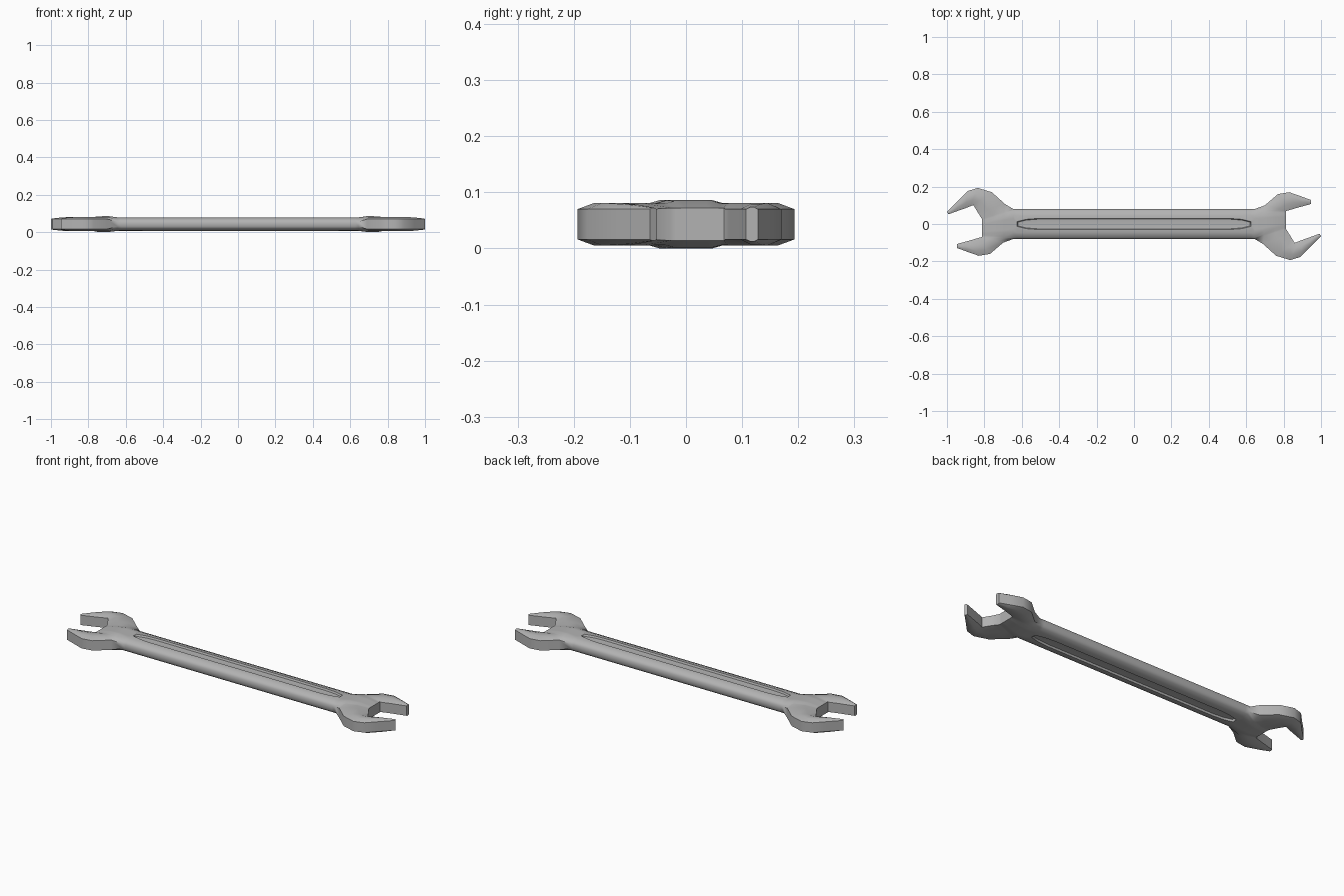
import bpy, bmesh
from math import pi
from mathutils import Vector, Matrix

cube = bpy.data.objects.get("Cube")
if cube:
    bpy.data.objects.remove(cube, do_unlink=True)

MID_Z = 0.044       # height of the wrench's middle plane
NECK_X = -0.645     # where the handle meets the head

steel = bpy.data.materials.new("steel grey")
steel.use_nodes = True
steel.diffuse_color = (0.45, 0.45, 0.45, 1)
steel.node_tree.nodes["Principled BSDF"].inputs["Base Color"].default_value = (0.45, 0.45, 0.45, 1)


def handle_section(x, rim, depth):
    """Upper half of the handle's cross-section, with a groove of the given rim width."""
    half = [(0.08, 0.013), (0.072, 0.025), (0.046, 0.035),
            (rim, 0.036), (rim - 0.004, 0.036 - depth)]
    centre = [(0, 0.036 - depth * 1.2)]
    lower = [(-y, h) for y, h in reversed(half)]
    return [Vector((x, y, h)) for y, h in half + centre + lower]


def jaw_station(outer, inner):
    """Row across a jaw, from outer edge to opening, slightly domed."""
    a, b = Vector((*outer, 0)), Vector((*inner, 0))
    crown = 0.027 + min(0.011, (b - a).length * 0.16)
    row = []
    for t, h in ((0, 0.027), (0.3, crown), (0.65, crown), (1, 0.027)):
        p = a.lerp(b, t)
        p.z = h
        row.append(p)
    return row


def neck_station(start, k):
    """Row from the handle's end to the throat of the opening, raised in the middle."""
    throat = Vector((-0.813, 0.027 - 0.095 * k, 0))
    crest = 0.043 if abs(start.y) < 0.05 else 0.037
    row = [start]
    for t, h in ((0.3, crest), (0.65, min(crest, 0.041)), (1, 0.029)):
        p = start.lerp(throat, t)
        p.z = h
        row.append(p)
    return row


def add_grid(bm, rows):
    grid = [[bm.verts.new(p) for p in row] for row in rows]
    for r0, r1 in zip(grid, grid[1:]):
        for i in range(len(r0) - 1):
            bm.faces.new((r0[i], r0[i + 1], r1[i + 1], r1[i]))


# Half the handle: plain end, rounded groove end, then the full groove
handle = [handle_section(x, rim, depth) for x, rim, depth in (
    (NECK_X, 0.03, 0), (-0.626, 0.011, 0), (-0.621, 0.014, 0.01),
    (-0.575, 0.025, 0.01), (-0.51, 0.03, 0.01), (0, 0.03, 0.01))]

# Long jaw, neck and short jaw, as one strip around the opening
long_jaw = [((-1, 0.064), (-0.992, 0.052)), ((-0.943, 0.121), (-0.945, 0.069)),
            ((-0.89, 0.176), (-0.90, 0.085)), ((-0.835, 0.193), (-0.875, 0.095)),
            ((-0.76, 0.17), (-0.859, 0.101)), ((-0.69, 0.107), (-0.835, 0.062))]
short_jaw = [((-0.70, -0.10), (-0.816, -0.07)), ((-0.77, -0.16), (-0.84, -0.077)),
             ((-0.83, -0.17), (-0.87, -0.086)), ((-0.89, -0.149), (-0.91, -0.097)),
             ((-0.947, -0.128), (-0.947, -0.107))]
neck = handle[0]
head = [jaw_station(*s) for s in long_jaw]
head += [neck_station(p, i / (len(neck) - 1)) for i, p in enumerate(neck)]
head += [jaw_station(*s) for s in short_jaw]

bm = bmesh.new()
add_grid(bm, handle)
add_grid(bm, head)

# Second half is the first turned half way round
copy = bmesh.ops.duplicate(bm, geom=bm.verts[:] + bm.edges[:] + bm.faces[:])
turned = [g for g in copy["geom"] if isinstance(g, bmesh.types.BMVert)]
bmesh.ops.rotate(bm, verts=turned, cent=(0, 0, 0), matrix=Matrix.Rotation(pi, 3, "Z"))
bmesh.ops.remove_doubles(bm, verts=bm.verts[:], dist=0.0005)
bmesh.ops.recalc_face_normals(bm, faces=bm.faces[:])

# Underside mirrors the top, joined by side walls
under = bmesh.ops.extrude_face_region(bm, geom=bm.faces[:], use_keep_orig=True)
for g in under["geom"]:
    if isinstance(g, bmesh.types.BMVert):
        g.co.z = -g.co.z
bmesh.ops.recalc_face_normals(bm, faces=bm.faces[:])
bmesh.ops.translate(bm, verts=bm.verts[:], vec=(0, 0, MID_Z - 0.001))

mesh = bpy.data.meshes.new("wrench_body")
bm.to_mesh(mesh)
bm.free()
mesh.materials.append(steel)
wrench = bpy.data.objects.new("wrench_body", mesh)
bpy.context.collection.objects.link(wrench)

bpy.ops.object.select_all(action="DESELECT")
wrench.select_set(True)
bpy.context.view_layer.objects.active = wrench
bpy.ops.object.shade_smooth_by_angle(angle=0.72)
